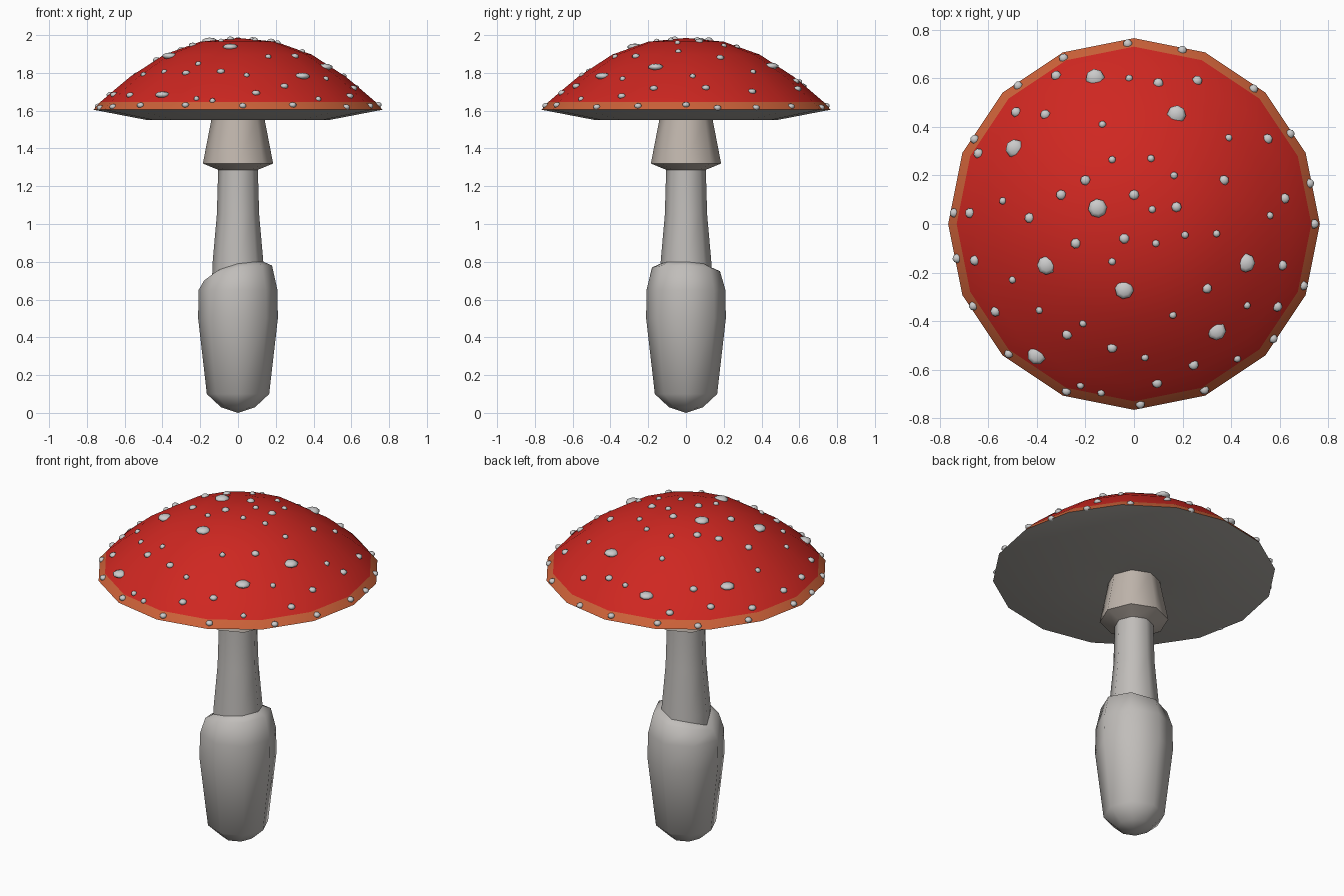
import bpy, bmesh, math, random
from mathutils import Vector, Matrix
from mathutils.bvhtree import BVHTree

if "Cube" in bpy.data.objects:
    bpy.data.objects.remove(bpy.data.objects["Cube"])

random.seed(4)


def material(name, rgb):
    m = bpy.data.materials.new(name)
    m.diffuse_color = (*rgb, 1)
    m.use_nodes = True
    m.node_tree.nodes["Principled BSDF"].inputs["Base Color"].default_value = m.diffuse_color
    return m


def finish(bm, name, mats=(), angle=60):
    bmesh.ops.recalc_face_normals(bm, faces=bm.faces)
    me = bpy.data.meshes.new(name)
    bm.to_mesh(me)
    for m in mats:
        me.materials.append(m)
    for p in me.polygons:
        p.use_smooth = True
    me.set_sharp_from_angle(angle=math.radians(angle))
    ob = bpy.data.objects.new(name, me)
    bpy.context.collection.objects.link(ob)
    return ob


def lathe(profile, sides, lift=None, slots=None):
    """Revolve (radius, z) points; radius 0 closes to a pole.
    lift(row, side) raises a vertex, slots sets a material per band."""
    bm = bmesh.new()
    rings = []
    for i, (r, z) in enumerate(profile):
        if r == 0:
            rings.append([bm.verts.new((0, 0, z))] * sides)
            continue
        ring = []
        for k in range(sides):
            a = math.tau * k / sides
            dz = lift(i, k) if lift else 0
            ring.append(bm.verts.new((r * math.cos(a), r * math.sin(a), z + dz)))
        rings.append(ring)
    for i, (lo, hi) in enumerate(zip(rings, rings[1:])):
        for k in range(sides):
            n = (k + 1) % sides
            vs = list(dict.fromkeys((lo[k], lo[n], hi[n], hi[k])))
            f = bm.faces.new(vs)
            if slots:
                f.material_index = slots[i]
    return bm


red = material("cap_red", (0.62, 0.02, 0.015))
orange = material("rim_orange", (0.6, 0.12, 0.04))
gill = material("gill_grey", (0.42, 0.40, 0.37))
tan = material("skirt_tan", (0.52, 0.46, 0.41))
pale = material("stem_pale", (0.53, 0.51, 0.49))

# Cap: shallow underside, orange rim band, red dome
bm = lathe([(0, 1.56), (0.15, 1.557), (0.48, 1.55), (0.765, 1.605), (0.73, 1.645),
            (0.66, 1.705), (0.57, 1.78), (0.39, 1.897), (0.2, 1.965), (0, 1.985)],
           16, slots=[2, 2, 2, 1, 0, 0, 0, 0, 0])
cap_bvh = BVHTree.FromBMesh(bm)
finish(bm, "cap", (red, orange, gill), 35)

# Stem
finish(lathe([(0, 0.6), (0.14, 0.6), (0.135, 0.79), (0.112, 1.05), (0.105, 1.29),
              (0.105, 1.56), (0, 1.56)], 8), "stem", (pale,))

# Skirt ring hanging under the cap
finish(lathe([(0.1, 1.285), (0.186, 1.32), (0.14, 1.558)], 8), "skirt", (tan,))

# Bulbous base with an uneven torn rim
rim = [0.02, 0.01, -0.01, -0.02, -0.06, -0.02, 0.01, 0.02]
finish(lathe([(0, 0), (0.09, 0.03), (0.165, 0.1), (0.211, 0.5), (0.209, 0.65),
              (0.18, 0.76), (0.135, 0.78), (0.125, 0.72)], 8,
             lift=lambda i, k: rim[k] if i >= 5 else 0), "base_bulb", (pale,))

# Warts: positions seen from above, grouped by radius
large = [(-.16, .60), (-.49, .31), (-.36, -.17), (-.04, -.27), (-.40, -.54),
         (.34, -.44), (.46, -.16), (.175, .45), (-.15, .065)]
medium = [(-.30, .12), (0, .12), (.175, .07), (.37, .18), (.55, .35), (-.64, .29),
          (-.655, -.15), (-.275, -.455), (.245, -.58), (.095, -.655), (-.04, -.06),
          (-.24, -.08), (-.20, .18), (-.32, .61), (-.485, .46), (.10, .58), (.26, .59),
          (-.675, .045), (-.57, -.36), (.61, -.17), (.30, -.265), (-.09, -.51),
          (-.43, .025), (.59, -.34), (-.365, .45), (.62, .105)]
small = [(-.09, .265), (.07, .27), (.165, .20), (.075, .06), (.21, -.045), (.34, -.04),
         (.09, -.08), (-.09, -.155), (-.54, .095), (-.50, -.23), (-.39, -.355),
         (-.21, -.41), (.16, -.375), (.045, -.55), (.465, -.335), (.425, -.555),
         (.56, .035), (.39, .355), (-.13, .41), (-.02, .60), (-.22, -.665), (-.135, -.695)]
edge = [92, 74.5, 48.5, 30, 13, 0, -20, -39.5, -67, -88, -112, -134, -153, -169,
        176.5, 152, 130, 113]
edge = [(.742 * math.cos(math.radians(a)), .742 * math.sin(math.radians(a))) for a in edge]

bm = bmesh.new()
for group, size in ((large, .041), (medium, .022), (small, .016), (edge, .02)):
    for x, y in group:
        hit, normal, _, _ = cap_bvh.ray_cast(Vector((x, y, 3)), Vector((0, 0, -1)))
        if normal.z < 0:
            normal = -normal
        thick = 0.012 + 0.15 * size
        turn = Vector((0, 0, 1)).rotation_difference(normal).to_matrix().to_4x4()
        place = (Matrix.Translation(hit) @ turn
                 @ Matrix.Rotation(random.random() * 6, 4, 'Z')
                 @ Matrix.Diagonal((size, size, thick, 1)))
        bmesh.ops.create_uvsphere(bm, u_segments=8, v_segments=5, radius=1, matrix=place)
finish(bm, "cap_warts", angle=60)
